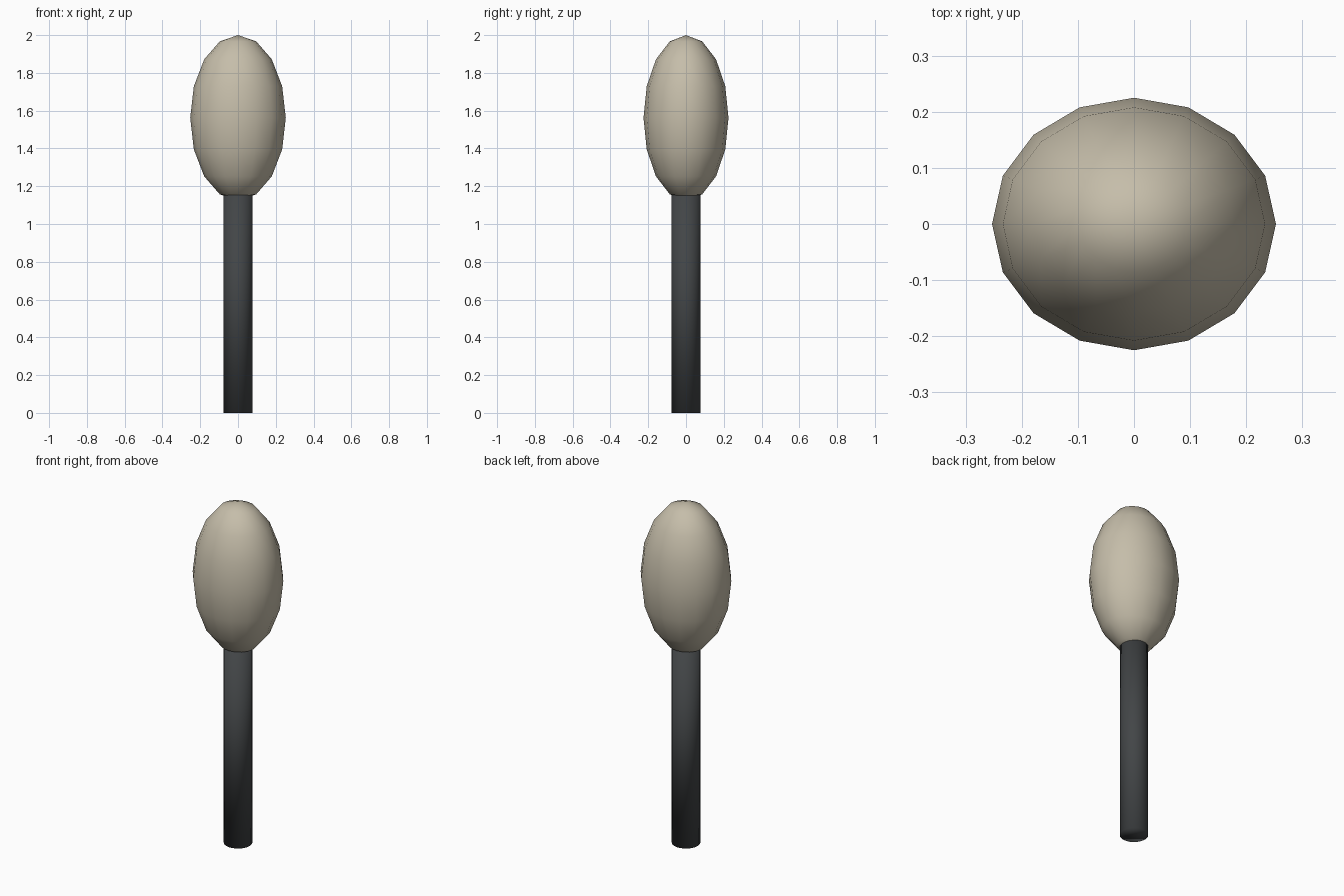
import bpy

if "Cube" in bpy.data.objects:
    bpy.data.objects.remove(bpy.data.objects["Cube"])


def finish(name, color):
    obj = bpy.context.object
    obj.name = name
    mat = bpy.data.materials.new(name + "_material")
    mat.diffuse_color = (*color, 1)
    mat.use_nodes = True
    mat.node_tree.nodes["Principled BSDF"].inputs["Base Color"].default_value = mat.diffuse_color
    obj.data.materials.append(mat)
    bpy.ops.object.transform_apply(location=False, rotation=False, scale=True)
    bpy.ops.object.shade_smooth()
    return obj


# Round handle, its upper end sunk into the head
HANDLE_TOP = 1.2
bpy.ops.mesh.primitive_cylinder_add(vertices=32, radius=0.076, depth=HANDLE_TOP,
                                    location=(0, 0, HANDLE_TOP / 2))
finish("handle", (0.055, 0.06, 0.063))

# Egg-shaped head: a low-poly sphere stretched upward and slightly flattened
bpy.ops.mesh.primitive_uv_sphere_add(segments=16, ring_count=8, radius=1,
                                     location=(0, 0, 1.562))
bpy.context.object.scale = (0.253, 0.225, 0.438)
finish("head", (0.56, 0.51, 0.40))
